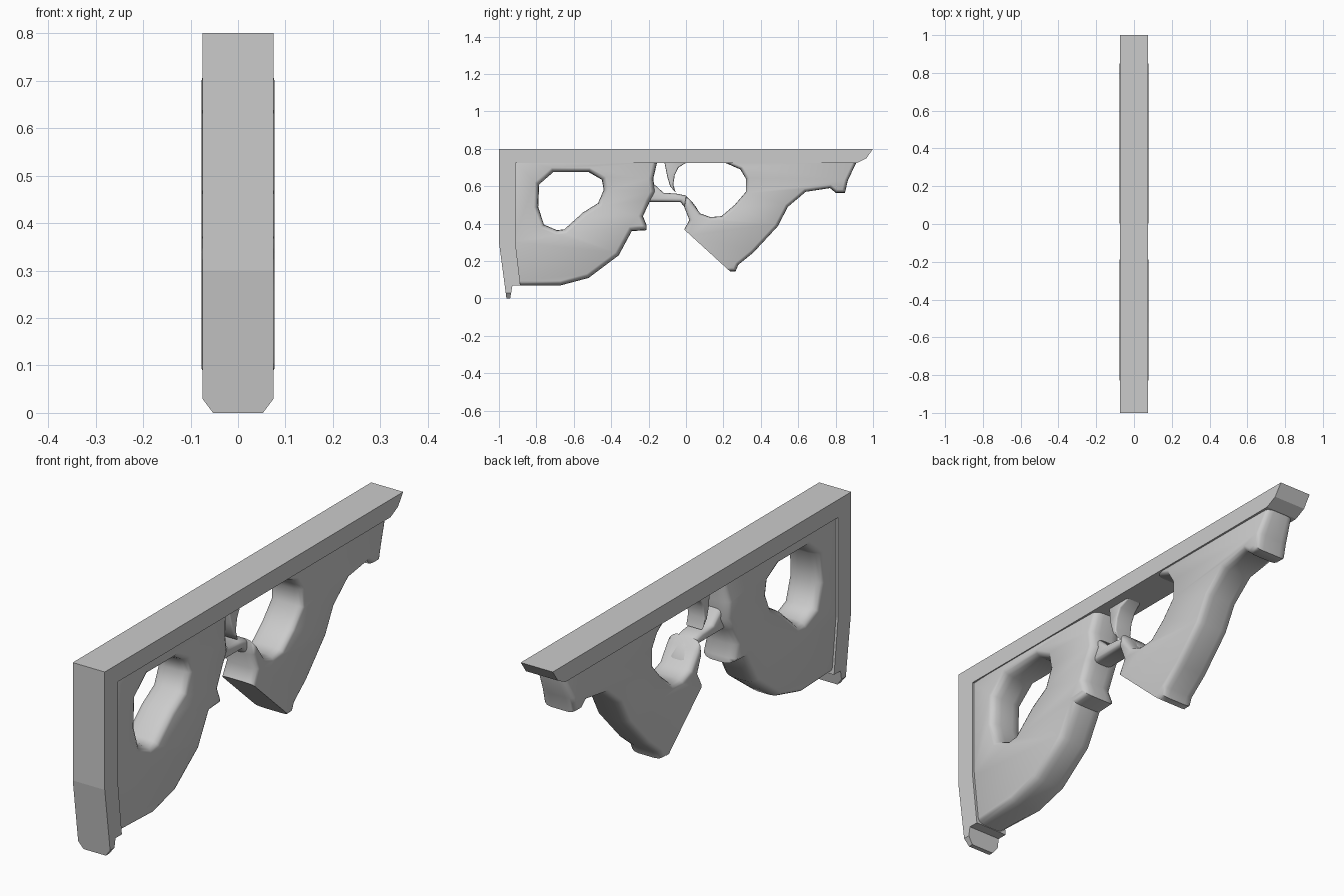
import bpy, bmesh, math
from mathutils import Matrix, Vector

if "Cube" in bpy.data.objects:
    bpy.data.objects.remove(bpy.data.objects["Cube"])

# local x -> world y, local y -> world z, local z -> world x
TO_SIDE = Matrix(((0, 0, 1, 0), (1, 0, 0, 0), (0, 1, 0, 0), (0, 0, 0, 1)))


def link(name, bm, angle):
    bmesh.ops.recalc_face_normals(bm, faces=bm.faces[:])
    me = bpy.data.meshes.new(name)
    bm.to_mesh(me)
    bm.free()
    ob = bpy.data.objects.new(name, me)
    bpy.context.collection.objects.link(ob)
    bpy.ops.object.select_all(action='DESELECT')
    ob.select_set(True)
    bpy.context.view_layer.objects.active = ob
    if angle:
        bpy.ops.object.shade_smooth_by_angle(angle=math.radians(angle))
    return ob


def carved(name, loops, half, round_in, cut=None):
    """Filled outline (with holes) whose edges are rounded elliptically across the thickness."""
    stretch = 2.0
    cu = bpy.data.curves.new(name + "_outline", 'CURVE')
    cu.dimensions, cu.fill_mode = '2D', 'BOTH'
    cu.bevel_depth, cu.offset, cu.bevel_resolution = round_in, -round_in, 2
    cu.extrude = half / stretch - round_in
    for pts in loops:
        sp = cu.splines.new('POLY')
        sp.points.add(len(pts) - 1)
        for p, (y, z) in zip(sp.points, pts):
            p.co = (y, z, 0, 1)
        sp.use_cyclic_u = True
    tmp = bpy.data.objects.new(name + "_outline", cu)
    bpy.context.collection.objects.link(tmp)
    dg = bpy.context.evaluated_depsgraph_get()
    me = bpy.data.meshes.new_from_object(tmp.evaluated_get(dg))
    bpy.data.objects.remove(tmp)
    bm = bmesh.new()
    bm.from_mesh(me)
    bpy.data.meshes.remove(me)
    bm.transform(Matrix.Diagonal((stretch, 1, 1, 1)) @ TO_SIDE)
    bmesh.ops.remove_doubles(bm, verts=bm.verts[:], dist=1e-4)
    # panel thins where it meets the frame
    for v in bm.verts:
        if v.co.z > 0.71 or v.co.y < -0.89:
            v.co.x *= 0.84
    if cut:
        r = bmesh.ops.bisect_plane(bm, geom=bm.verts[:] + bm.edges[:] + bm.faces[:],
                                   plane_co=cut[0], plane_no=cut[1], clear_outer=True)
        edges = [e for e in r['geom_cut'] if isinstance(e, bmesh.types.BMEdge)]
        bmesh.ops.holes_fill(bm, edges=edges)
    return link(name, bm, 50)


# L-shaped frame: top rail and wall post
frame = [(-1, .8), (1, .8), (.965, .75), (.915, .725), (-.912, .725), (-.912, .3),
         (-.885, .068), (-.928, .068), (-.94, 0), (-.96, 0), (-1, .3)]
bm = bmesh.new()
face = bm.faces.new([bm.verts.new((-.075, y, z)) for y, z in frame])
ext = bmesh.ops.extrude_face_region(bm, geom=[face])
bmesh.ops.translate(bm, vec=(.15, 0, 0),
                    verts=[g for g in ext['geom'] if isinstance(g, bmesh.types.BMVert)])
# chamfered foot
bmesh.ops.bisect_plane(bm, geom=bm.verts[:] + bm.edges[:] + bm.faces[:],
                       plane_co=(0, 0, .03), plane_no=(0, 0, 1))
for v in bm.verts:
    if v.co.z < .01:
        v.co.x *= .7
link("frame", bm, 0)

# wall-side scroll panel with its opening
carved("wall_panel", [
    [(-.95, .77), (-.95, .3), (-.92, .07), (-.67, .07), (-.52, .11), (-.36, .23), (-.29, .36),
     (-.21, .365), (-.21, .39), (-.23, .44), (-.195, .515), (-.165, .57), (-.175, .64),
     (-.155, .725), (-.155, .77)],
    [(-.71, .675), (-.52, .675), (-.45, .635), (-.44, .58), (-.47, .51), (-.55, .46),
     (-.65, .37), (-.69, .365), (-.76, .395), (-.79, .49), (-.785, .61)]], .077, .024)

# outer scroll panel, with flat cut lower end
carved("outer_panel", [
    [(.21, .77), (.21, .725), (.29, .69), (.32, .64), (.32, .57), (.26, .5), (.19, .44),
     (.13, .435), (.075, .455), (.03, .52), (0, .55), (-.01, .49), (.018, .42), (-.03, .33),
     (.2, .11), (.235, .145), (.265, .145), (.28, .18), (.36, .245), (.49, .385), (.545, .49),
     (.64, .57), (.77, .59), (.8, .565), (.85, .565), (.865, .63), (.91, .725), (.91, .77)]],
    .076, .018, cut=(Vector((0, .005, .355)), Vector((0, -.21, -.23))))

# slim bridge joining the panels
carved("bridge", [[(-.25, .52), (-.195, .515), (-.03, .515), (0, .48), (.018, .42), (.07, .43),
                   (.06, .48), (.03, .52), (0, .55), (-.05, .56), (-.12, .565), (-.17, .61),
                   (-.25, .6)]], .045, .014)

# small curled leaf under the rail
carved("curled_leaf", [[(-.12, .76), (-.115, .725), (-.1, .65), (-.085, .6), (-.055, .565),
                        (-.068, .61), (-.06, .66), (-.04, .7), (0, .725), (0, .76)]], .04, .004)
